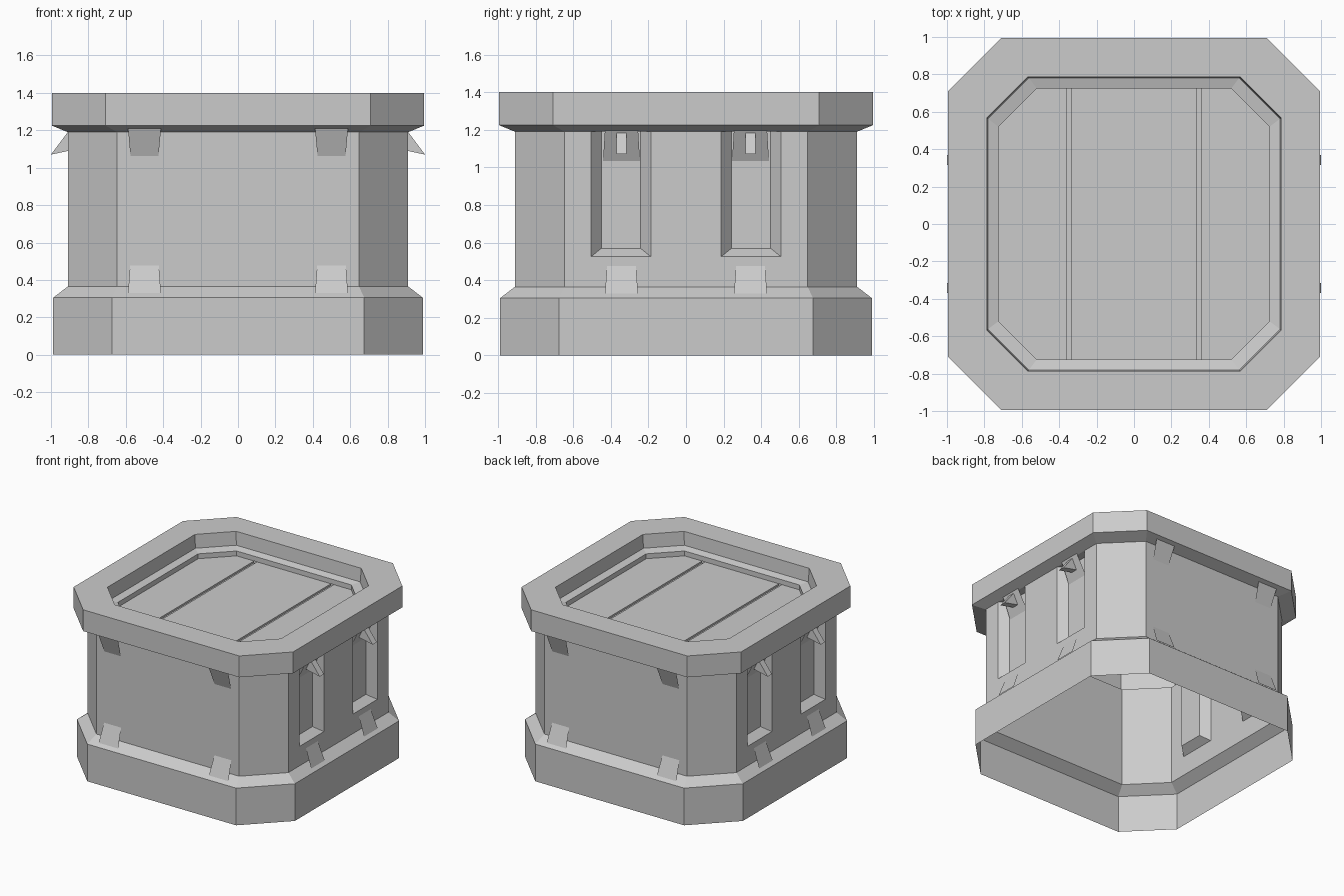
import bpy, bmesh
from math import pi
from mathutils import Matrix, Vector

if "Cube" in bpy.data.objects:
    bpy.data.objects.remove(bpy.data.objects["Cube"], do_unlink=True)

GREY = 0.6
metal = bpy.data.materials.new("plain grey metal")
metal.use_nodes = True
metal.diffuse_color = (GREY, GREY, GREY, 1)
metal.node_tree.nodes["Principled BSDF"].inputs["Base Color"].default_value = (GREY, GREY, GREY, 1)


def make(name, faces, turn=0, recalc=True):
    """Object from a list of faces, each a list of points, turned about z."""
    bm = bmesh.new()
    for pts in faces:
        bm.faces.new([bm.verts.new(p) for p in pts])
    bmesh.ops.remove_doubles(bm, verts=bm.verts, dist=0.0005)
    if recalc:
        bmesh.ops.recalc_face_normals(bm, faces=bm.faces)
    bm.transform(Matrix.Rotation(turn, 4, 'Z'))
    mesh = bpy.data.meshes.new(name)
    bm.to_mesh(mesh)
    bm.free()
    mesh.materials.append(metal)
    ob = bpy.data.objects.new(name, mesh)
    bpy.context.collection.objects.link(ob)
    return ob


def ring(a, c, z):
    """Chamfered square: half width a, chamfer starting at c."""
    return [(c, -a, z), (a, -c, z), (a, c, z), (c, a, z),
            (-c, a, z), (-a, c, z), (-a, -c, z), (-c, -a, z)]


def loft(profile, skip=()):
    """Faces between successive chamfered rings, listed from bottom to top."""
    rings = [ring(*p) for p in profile]
    return [[lo[i], lo[(i + 1) % 8], hi[(i + 1) % 8], hi[i]]
            for lo, hi in zip(rings, rings[1:]) for i in range(8) if i not in skip]


# Open base skirt with its sloping shoulder
WALL, CORNER, FOOT, HEAD = 0.91, 0.647, 0.365, 1.19
make("base_skirt", loft([(0.988, 0.675, 0), (0.988, 0.675, 0.305), (WALL, CORNER, FOOT)]), recalc=False)

# Lid rim: flared underside, outer band, top and sunken inner ledge
make("lid_rim", loft([(WALL, CORNER, HEAD), (0.995, 0.708, 1.225), (0.995, 0.708, 1.4),
                      (0.787, 0.567, 1.4), (0.78, 0.562, 1.29), (0.725, 0.52, 1.275),
                      (0.725, 0.52, 1.235)]), recalc=False)

# Body walls without the two recessed sides
make("body_walls", loft([(WALL, CORNER, FOOT), (WALL, CORNER, HEAD)], skip=(1, 5)), recalc=False)

# Recessed sides
SILL, DEEP, BEVEL = 0.525, 0.065, 0.055
SLOTS = [(-0.505, -0.187), (0.187, 0.505)]


def recessed_side():
    def wall(y0, y1, z0, z1):
        return [(WALL, y0, z0), (WALL, y1, z0), (WALL, y1, z1), (WALL, y0, z1)]
    faces = []
    edges = [-CORNER] + [y for s in SLOTS for y in s] + [CORNER]
    for i, (y0, y1) in enumerate(zip(edges, edges[1:])):
        faces.append(wall(y0, y1, FOOT, SILL))
        if i % 2 == 0:
            faces.append(wall(y0, y1, SILL, HEAD))
            continue
        outer = wall(y0, y1, SILL, HEAD)
        inner = [Vector(p) - Vector((DEEP, 0, 0))
                 for p in wall(y0 + BEVEL, y1 - BEVEL, SILL + 0.045, HEAD)]
        faces.append(inner)
        for k in range(4):
            j = (k + 1) % 4
            faces.append([outer[k], outer[j], inner[j], inner[k]])
    return faces


for label, turn in (("left", 0), ("right", pi)):
    make(f"recessed_side_{label}", recessed_side(), turn, recalc=False)

# Sunken top panel with two narrow grooves
A, C, TOP, G0, G1 = 0.725, 0.52, 1.235, 0.335, 0.362
panel = [[(-G0, -A, TOP), (G0, -A, TOP), (G0, A, TOP), (-G0, A, TOP)]]
for s in (1, -1):
    low = TOP - 0.015
    strips = [[(G1, -A, TOP), (C, -A, TOP), (A, -C, TOP), (A, C, TOP), (C, A, TOP), (G1, A, TOP)],
              [(G0, -A, low), (G1, -A, low), (G1, A, low), (G0, A, low)],
              [(G0, -A, TOP), (G0, -A, low), (G0, A, low), (G0, A, TOP)],
              [(G1, -A, low), (G1, -A, TOP), (G1, A, TOP), (G1, A, low)]]
    for f in strips:
        panel.append([(x * s, y, z) for x, y, z in f][::s])
make("top_panel", panel, recalc=False)


# Thin slanted tabs: built facing +x, then turned to each side
def tab(y, x0, z0, half0, x1, z1, half1):
    return [(x0, y - half0, z0), (x0, y + half0, z0), (x1, y + half1, z1), (x1, y - half1, z1)]


SIDES = {"left": 0, "back": pi / 2, "right": pi, "front": -pi / 2}
for label, turn in SIDES.items():
    recessed = label in ("left", "right")
    y = 0.343 if recessed else 0.5
    lower = [tab(s * y, 0.965, 0.33, 0.088, WALL, 0.477, 0.077) for s in (1, -1)]
    make(f"lower_tabs_{label}", lower, turn, recalc=False)
    if recessed:
        upper = [tab(s * y, WALL - DEEP, 1.035, 0.098, 0.925, 1.2, 0.088) for s in (1, -1)]
    else:
        upper = [tab(s * y, WALL, 1.062, 0.075, 0.965, 1.21, 0.088) for s in (1, -1)]
    make(f"upper_tabs_{label}", upper, turn, recalc=False)

    # Wedge hooks on the recessed sides
    if recessed:
        hooks = []
        for s in (1, -1):
            a, b = [[(x, s * y + w, z) for x, z in ((0.91, 1.19), (1.0, 1.07), (0.86, 1.1))]
                    for w in (-0.027, 0.027)]
            hooks += [a, b[::-1]]
            hooks += [[a[k], b[k], b[(k + 1) % 3], a[(k + 1) % 3]] for k in range(3)]
        make(f"hooks_{label}", hooks, turn)
